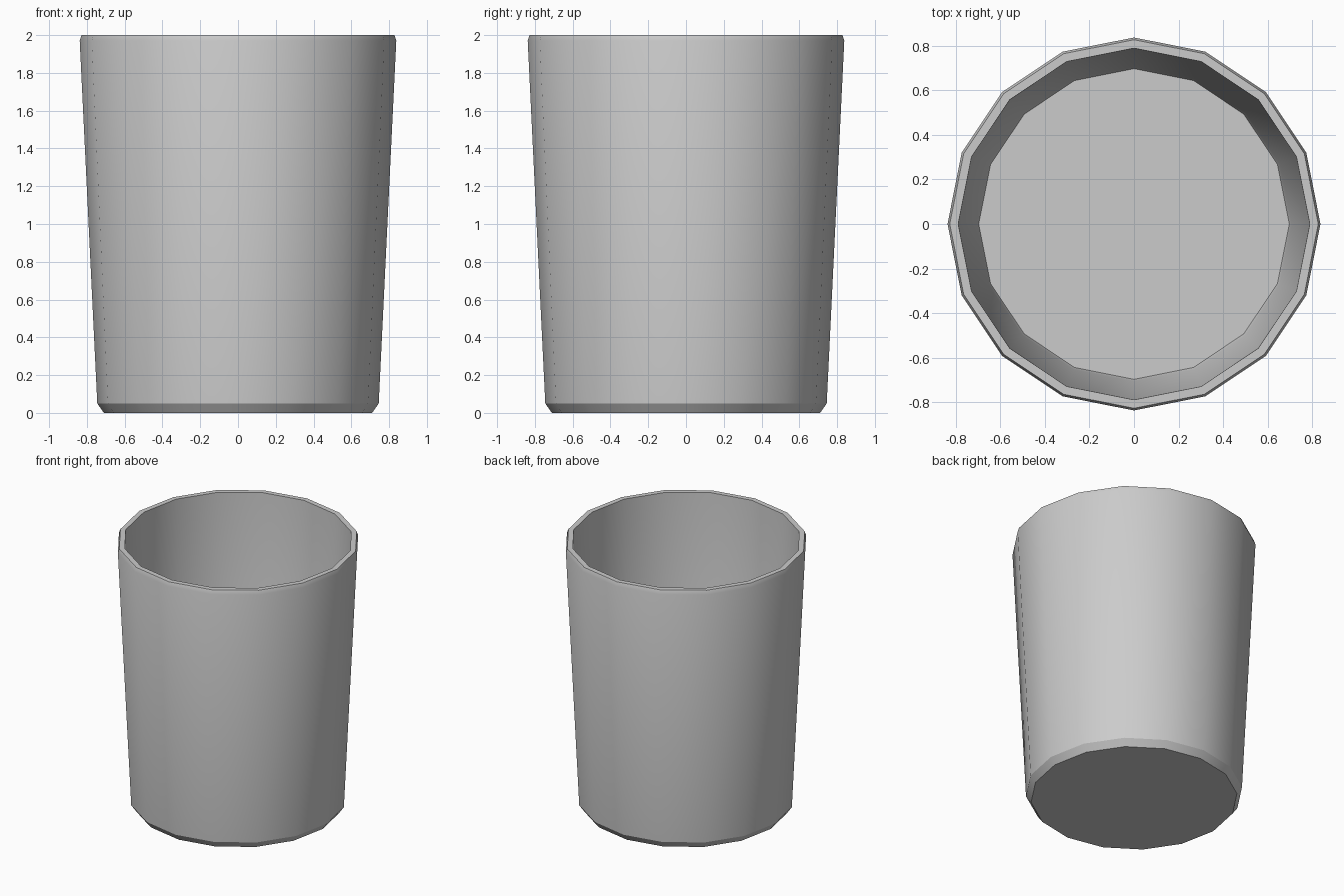
import bpy, bmesh
from math import cos, sin, tau, radians

if "Cube" in bpy.data.objects:
    bpy.data.objects.remove(bpy.data.objects["Cube"])

SIDES = 16

# Cup profile (radius, height): outside from base to rim, then down the inside to the floor
profile = [(0.71, 0.0), (0.745, 0.05), (0.838, 1.97), (0.828, 2.0),
           (0.79, 2.0), (0.708, 0.08), (0.698, 0.05)]

bm = bmesh.new()
rings = [[bm.verts.new((r * cos(tau * i / SIDES), r * sin(tau * i / SIDES), z))
          for i in range(SIDES)] for r, z in profile]

# Walls and rim
for a, b in zip(rings, rings[1:]):
    for i in range(SIDES):
        j = (i + 1) % SIDES
        bm.faces.new((a[i], a[j], b[j], b[i]))

# Underside and inner floor
bm.faces.new(rings[0][::-1])
bm.faces.new(rings[-1])
bmesh.ops.recalc_face_normals(bm, faces=bm.faces)

mesh = bpy.data.meshes.new("cup")
bm.to_mesh(mesh)
bm.free()
cup = bpy.data.objects.new("cup", mesh)
bpy.context.collection.objects.link(cup)

# Smooth walls, crisp rim and base edges
bpy.context.view_layer.objects.active = cup
cup.select_set(True)
bpy.ops.object.shade_smooth_by_angle(angle=radians(30))
